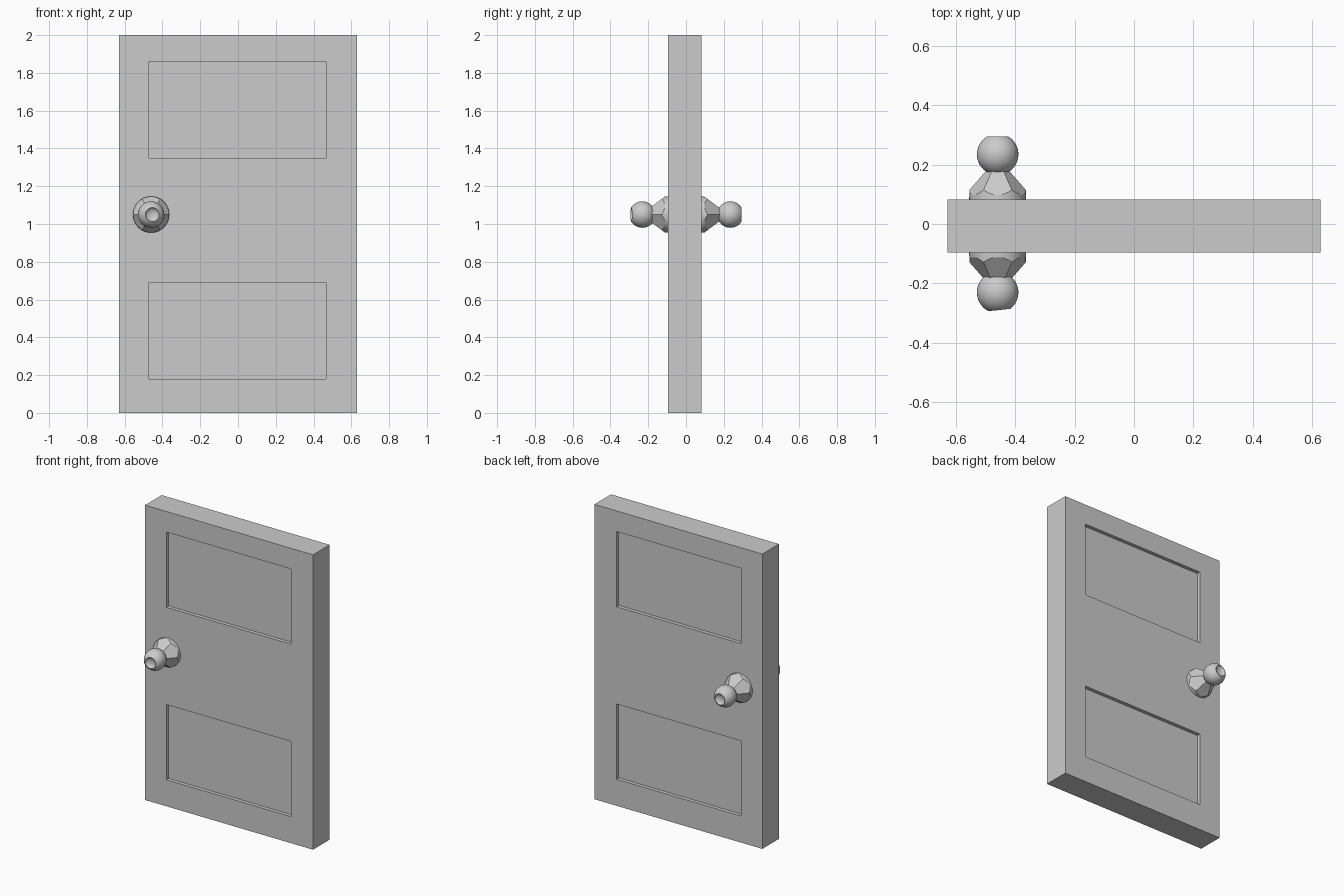
import bpy, bmesh
from math import sin, cos, pi, radians, sqrt, asin
from mathutils import Matrix, Vector

if "Cube" in bpy.data.objects:
    bpy.data.objects.remove(bpy.data.objects["Cube"])

FRONT, BACK = -0.096, 0.082
KNOB_X, KNOB_Z = -0.46, 1.05


def make_object(name, bm, smooth=False):
    bmesh.ops.recalc_face_normals(bm, faces=bm.faces)
    me = bpy.data.meshes.new(name)
    bm.to_mesh(me)
    bm.free()
    ob = bpy.data.objects.new(name, me)
    bpy.context.collection.objects.link(ob)
    if smooth:
        bpy.ops.object.select_all(action='DESELECT')
        ob.select_set(True)
        bpy.context.view_layer.objects.active = ob
        bpy.ops.object.shade_smooth_by_angle(angle=radians(25))
    return ob


def loft(rings):
    """Skin a stack of rings and cap both ends."""
    bm = bmesh.new()
    vs = [[bm.verts.new(p) for p in ring] for ring in rings]
    n = len(vs[0])
    for a, b in zip(vs, vs[1:]):
        for i in range(n):
            j = (i + 1) % n
            bm.faces.new((a[i], a[j], b[j], b[i]))
    bm.faces.new(vs[0])
    bm.faces.new(vs[-1])
    return bm


# Door slab with two recessed panels on each side
def door_slab():
    bm = bmesh.new()
    size = Vector((1.26, BACK - FRONT, 2))
    bmesh.ops.create_cube(bm, size=1, matrix=Matrix.Translation(
        (0, (FRONT + BACK) / 2, 1)) @ Matrix.Diagonal((*size, 1)))
    xs, spans = (-0.47, 0.465), ((0.18, 0.69), (1.35, 1.86))
    cuts = [((x, 0, 0), (1, 0, 0)) for x in xs]
    cuts += [((0, 0, z), (0, 0, 1)) for s in spans for z in s]
    for co, no in cuts:
        bmesh.ops.bisect_plane(bm, geom=bm.verts[:] + bm.edges[:] + bm.faces[:],
                               plane_co=co, plane_no=no)

    def is_panel(f):
        c = f.calc_center_median()
        return (abs(f.normal.y) > 0.9 and xs[0] < c.x < xs[1]
                and any(a < c.z < b for a, b in spans))

    bm.normal_update()
    panels = [f for f in bm.faces if is_panel(f)]
    for f in bmesh.ops.extrude_discrete_faces(bm, faces=panels)['faces']:
        f.normal_update()
        inward = -0.025 * f.normal
        bmesh.ops.translate(bm, verts=f.verts[:], vec=inward)
    return make_object("door_slab", bm)


# Rose: six-sided pyramid trimmed by a round base
def rose(name, place):
    n, r, slope, h_corner = 72, 0.095, 0.87, 0.033
    base, rim, top = [], [], []
    for i in range(n):
        a = 2 * pi * i / n
        local = (a - pi / 2 + pi / 6) % (pi / 3) - pi / 6
        k = cos(pi / 6) / cos(local)
        h = h_corner - (r / k - r) / slope
        rt = k * (r - slope * (0.100 - h_corner))
        base.append((0.0965 * cos(a), 0.0965 * sin(a), -0.01))
        rim.append((r * cos(a), r * sin(a), h))
        top.append((rt * cos(a), rt * sin(a), 0.100))
    bm = loft([base, rim, top])
    bm.transform(place)
    return make_object(name, bm, True)


# Knob: ball with a round hollow in its flattened end
def knob(name, place):
    r, rim, depth, n = 0.07, 0.037, 0.018, 40
    end = asin(rim / r)
    flat = sqrt(r * r - rim * rim)
    profile = []
    for i in range(1, 21):
        t = pi + (end - pi) * i / 20
        profile.append((r * sin(t), r * cos(t)))
    for i in range(1, 8):
        t = pi / 2 * i / 8
        profile.append((rim * 0.95 * cos(t), flat - depth * sin(t)))
    bm = loft([[(q * cos(2 * pi * i / n), q * sin(2 * pi * i / n), z)
                for i in range(n)] for q, z in profile])
    bm.transform(place)
    return make_object(name, bm, True)


door_slab()
for side, y, ball_y, turn, tilt in (("front", FRONT, -0.231, 90, 6),
                                    ("back", BACK, 0.235, -90, 0)):
    rot = Matrix.Rotation(radians(turn), 4, 'X')
    rose(side + "_rose", Matrix.Translation((KNOB_X, y, KNOB_Z)) @ rot)
    knob(side + "_knob", Matrix.Translation((KNOB_X, ball_y, KNOB_Z))
         @ Matrix.Rotation(radians(tilt), 4, 'Z') @ rot)
